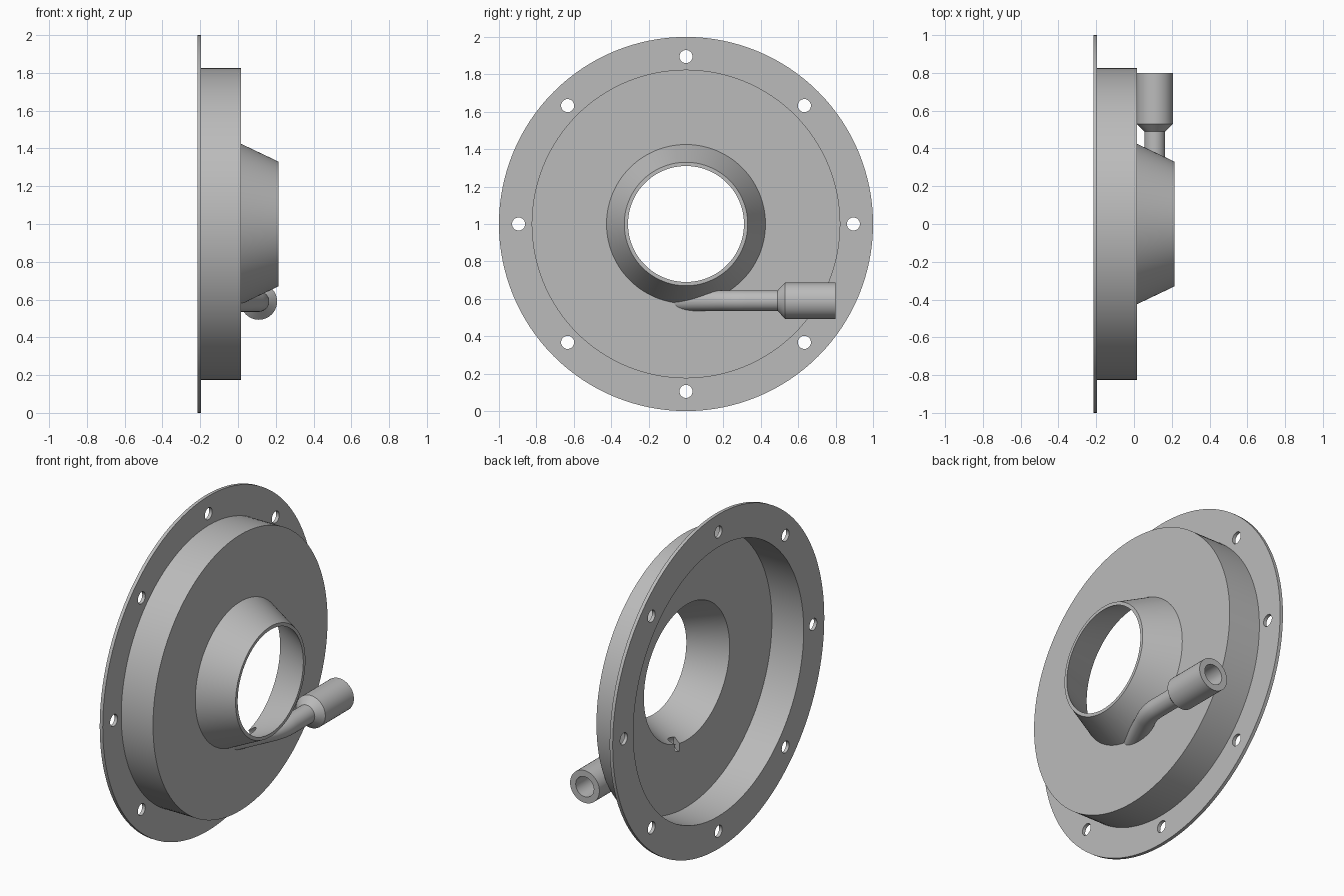
import bpy, bmesh, math
from mathutils import Vector

cube = bpy.data.objects.get("Cube")
if cube:
    bpy.data.objects.remove(cube)

grey = bpy.data.materials.new("grey_metal")
grey.use_nodes = True
GREY = (0.5, 0.5, 0.5, 1)
grey.diffuse_color = GREY
grey.node_tree.nodes["Principled BSDF"].inputs["Base Color"].default_value = GREY


def skin(name, rings):
    """Closed solid through a list of equal-length rings, capped at both ends."""
    bm = bmesh.new()
    loops = [[bm.verts.new(p) for p in ring] for ring in rings]
    n = len(loops[0])
    for a, b in zip(loops, loops[1:]):
        for i in range(n):
            j = (i + 1) % n
            bm.faces.new((a[i], a[j], b[j], b[i]))
    bm.faces.new(loops[0])
    bm.faces.new(loops[-1])
    bmesh.ops.recalc_face_normals(bm, faces=bm.faces)
    mesh = bpy.data.meshes.new(name)
    bm.to_mesh(mesh)
    bm.free()
    mesh.materials.append(grey)
    obj = bpy.data.objects.new(name, mesh)
    bpy.context.collection.objects.link(obj)
    return obj


def turn(name, profile, y=0, z=1, n=128):
    """Solid of revolution about an x-directed axis; profile is (x, radius)."""
    angles = [math.tau * i / n for i in range(n)]
    return skin(name, [[(x, y + r * math.cos(a), z + r * math.sin(a)) for a in angles]
                       for x, r in profile])


def sweep(name, path, n=40):
    """Round bar along a level path of (x, y, radius)."""
    pts = [Vector((x, y, 0.59)) for x, y, r in path]
    up = Vector((0, 0, 1))
    rings = []
    for i, p in enumerate(pts):
        tangent = (pts[min(i + 1, len(pts) - 1)] - pts[max(i - 1, 0)]).normalized()
        side = tangent.cross(up)
        r = path[i][2]
        rings.append([p + r * (side * math.cos(math.tau * k / n) + up * math.sin(math.tau * k / n))
                      for k in range(n)])
    return skin(name, rings)


def cut(target, cutter):
    mod = target.modifiers.new("cut", "BOOLEAN")
    mod.operation = "DIFFERENCE"
    mod.solver = "EXACT"
    mod.object = cutter
    bpy.context.view_layer.objects.active = target
    bpy.ops.object.modifier_apply(modifier=mod.name)


def bend(radius, end_x):
    """Pipe run that curves in toward the plate, then goes straight to end_x."""
    big, start, angle = 0.3, 0.33, math.radians(25)
    run = []
    for i in range(9):
        a = angle * i / 8
        run.append((0.11 - big * (1 - math.cos(a)), start - big * math.sin(a), radius))
    x, y, r = run[-1]
    run.append((end_x, y - (x - end_x) / math.tan(angle), radius))
    return run


# Solid outer form: flange, drum and tapered collar
OUTER = [(-0.215, 1), (-0.195, 1), (-0.195, 0.825), (0.015, 0.825), (0.015, 0.425), (0.215, 0.33)]
shell = turn("cover_shell", OUTER)
envelope = turn("envelope_cutter", OUTER)

# Hollow interior, and the pipe bore
cavity = turn("cavity_cutter", [(-0.3, 0.805), (-0.005, 0.805), (-0.005, 0.405),
                                (0.215, 0.31), (0.3, 0.273)])
bore = sweep("bore_cutter", [(0.11, 0.85, 0.06), (0.11, 0.56, 0.06), (0.11, 0.53, 0.042)]
             + bend(0.042, 0.015))

# Inlet pipe with its wider socket
pipe = sweep("inlet_pipe", [(0.11, 0.8, 0.097), (0.11, 0.53, 0.097), (0.11, 0.49, 0.055)]
             + bend(0.055, -0.05))
cut(pipe, envelope)
cut(pipe, cavity)
cut(pipe, bore)
cut(shell, cavity)
cut(shell, bore)

# Bolt holes round the flange
helpers = [envelope, cavity, bore]
for i in range(8):
    a = math.tau * i / 8
    hole = turn("bolt_hole_cutter", [(-0.3, 0.035), (-0.15, 0.035)],
                0.895 * math.cos(a), 1 + 0.895 * math.sin(a), 32)
    cut(shell, hole)
    helpers.append(hole)
for helper in helpers:
    bpy.data.objects.remove(helper)

# Smooth round walls with crisp edges
for obj in (shell, pipe):
    bpy.ops.object.select_all(action="DESELECT")
    obj.select_set(True)
    bpy.context.view_layer.objects.active = obj
    bpy.ops.object.shade_smooth_by_angle(angle=math.radians(22))
